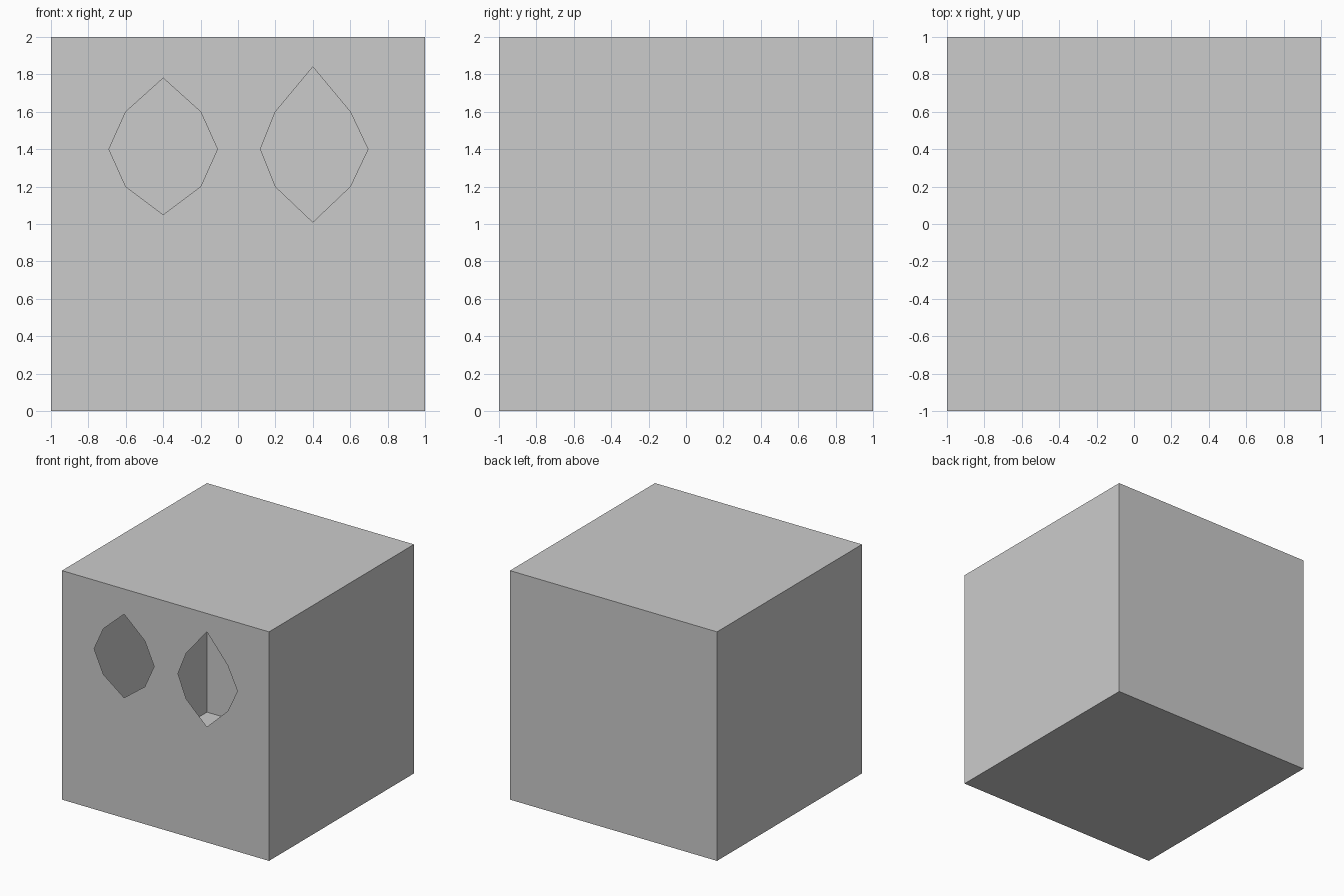
import bpy
import bmesh

if "Cube" in bpy.data.objects:
    bpy.data.objects.remove(bpy.data.objects["Cube"])

# Outlines of the two eye-shaped openings in the front (x, z)
LEFT_HOLE = [(-0.40, 1.78), (-0.20, 1.6), (-0.11, 1.4), (-0.20, 1.2),
             (-0.40, 1.05), (-0.60, 1.2), (-0.69, 1.4), (-0.60, 1.6)]
RIGHT_HOLE = [(0.40, 1.84), (0.60, 1.6), (0.695, 1.4), (0.60, 1.2),
              (0.40, 1.01), (0.20, 1.2), (0.12, 1.4), (0.20, 1.6)]
FRONT_Y = -1.0


def add_loop(bm, outline):
    """Closed loop of edges on the front plane."""
    verts = [bm.verts.new((x, FRONT_Y, z)) for x, z in outline]
    return [bm.edges.new((a, b)) for a, b in zip(verts, verts[1:] + verts[:1])]


bm = bmesh.new()

# Hollow thin-walled box with its front removed
bmesh.ops.create_cube(bm, size=2.0)
bmesh.ops.translate(bm, verts=bm.verts, vec=(0, 0, 1))
front = [f for f in bm.faces if f.normal.y < -0.9]
rim = list(front[0].edges)
bmesh.ops.delete(bm, geom=front, context='FACES_ONLY')

# Front wall filled around the two openings
loops = rim + add_loop(bm, LEFT_HOLE) + add_loop(bm, RIGHT_HOLE)
bmesh.ops.triangle_fill(bm, edges=loops, use_beauty=True, normal=(0, -1, 0))
bmesh.ops.recalc_face_normals(bm, faces=bm.faces)

mesh = bpy.data.meshes.new("box_shell")
bm.to_mesh(mesh)
bm.free()
box = bpy.data.objects.new("box_shell", mesh)
bpy.context.collection.objects.link(box)
